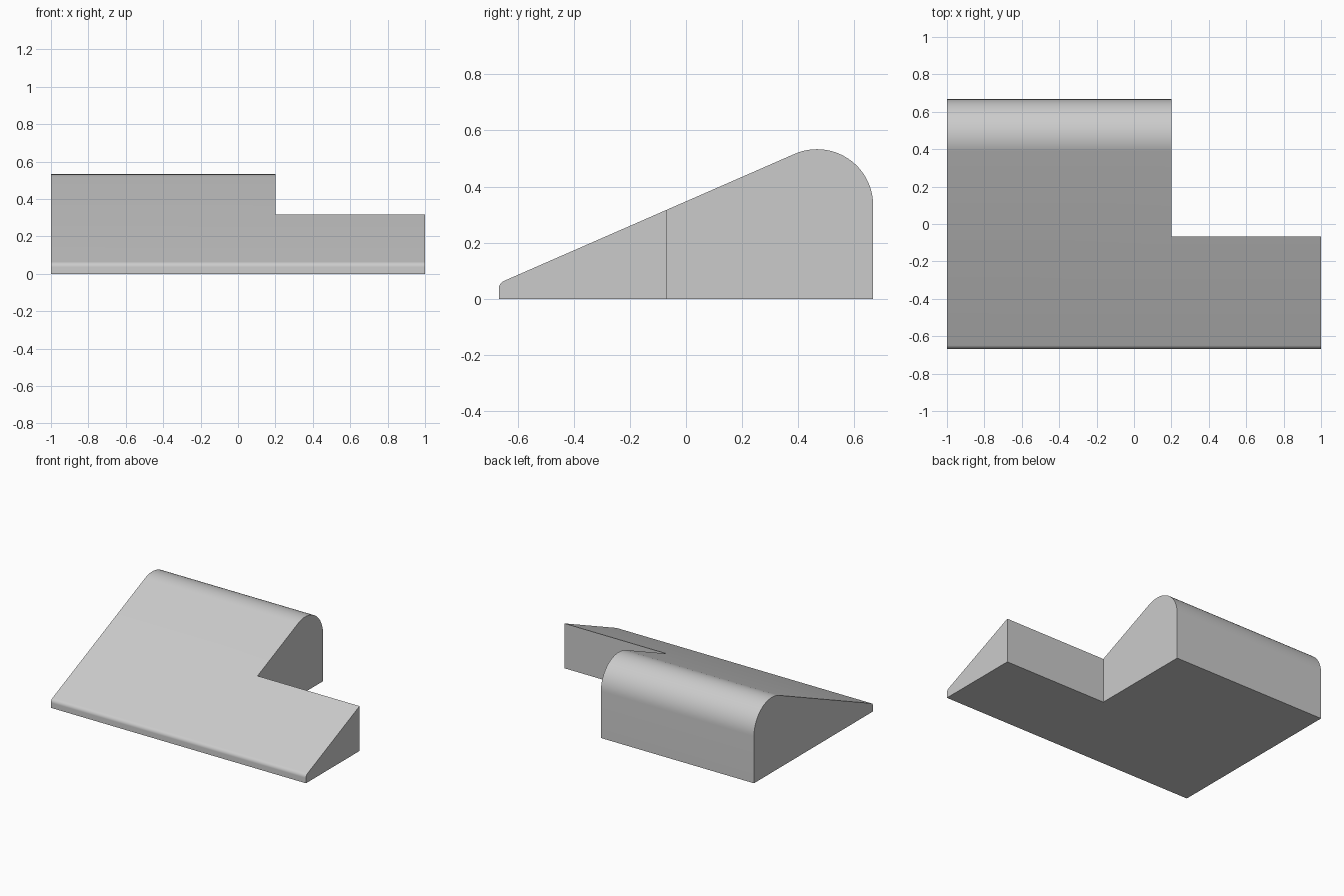
import bpy
import bmesh
from math import radians, sin, cos, tan, atan

if "Cube" in bpy.data.objects:
    bpy.data.objects.remove(bpy.data.objects["Cube"])

grey = bpy.data.materials.new("light_grey")
grey.diffuse_color = (0.6, 0.6, 0.6, 1)
grey.use_nodes = True
grey.node_tree.nodes["Principled BSDF"].inputs["Base Color"].default_value = grey.diffuse_color

HALF = 0.667            # half depth in y
R_BACK, R_FRONT = 0.2, 0.03
SLOPE = atan(0.437)     # ramp angle


def arc(cy, cz, r, a0, a1, n):
    """Points on an arc in the side profile plane."""
    return [(cy + r * cos(a0 + (a1 - a0) * i / n),
             cz + r * sin(a0 + (a1 - a0) * i / n)) for i in range(n + 1)]


def prism(name, outline, x0, x1):
    """Extrude a (y, z) outline along x."""
    bm = bmesh.new()
    face = bm.faces.new([bm.verts.new((x0, y, z)) for y, z in outline])
    new = bmesh.ops.extrude_face_region(bm, geom=[face])["geom"]
    bmesh.ops.translate(bm, vec=(x1 - x0, 0, 0),
                        verts=[v for v in new if isinstance(v, bmesh.types.BMVert)])
    bmesh.ops.recalc_face_normals(bm, faces=bm.faces)
    mesh = bpy.data.meshes.new(name)
    bm.to_mesh(mesh)
    bm.free()
    obj = bpy.data.objects.new(name, mesh)
    bpy.context.collection.objects.link(obj)
    mesh.materials.append(grey)
    return obj


# Wedge profile: upright back, round crest, ramp, small round nose
cy, cz = HALF - R_BACK, 0.333
tangent = radians(90) + SLOPE
crest = arc(cy, cz, R_BACK, 0, tangent, 24)
ramp_y, ramp_z = crest[-1]
nose_y = -HALF + R_FRONT
nose_z = (ramp_z + (nose_y - ramp_y) * tan(SLOPE)) - R_FRONT / cos(SLOPE)
nose = arc(nose_y, nose_z, R_FRONT, tangent, radians(180), 10)
wedge = prism("wedge_block", [(HALF, 0)] + crest + nose + [(-HALF, 0)], -1, 1)

# Notch in the back right corner
cutter = prism("notch_cutter", [(-0.067, -0.5), (1, -0.5), (1, 1), (-0.067, 1)], 0.2, 1.5)
cutter.hide_render = True
cut = wedge.modifiers.new("notch", 'BOOLEAN')
cut.operation = 'DIFFERENCE'
cut.solver = 'EXACT'
cut.object = cutter
bpy.context.view_layer.objects.active = wedge
wedge.select_set(True)
bpy.ops.object.modifier_apply(modifier=cut.name)
bpy.data.objects.remove(cutter)

# Smooth rounds with crisp edges
bpy.ops.object.shade_smooth_by_angle(angle=radians(20))
